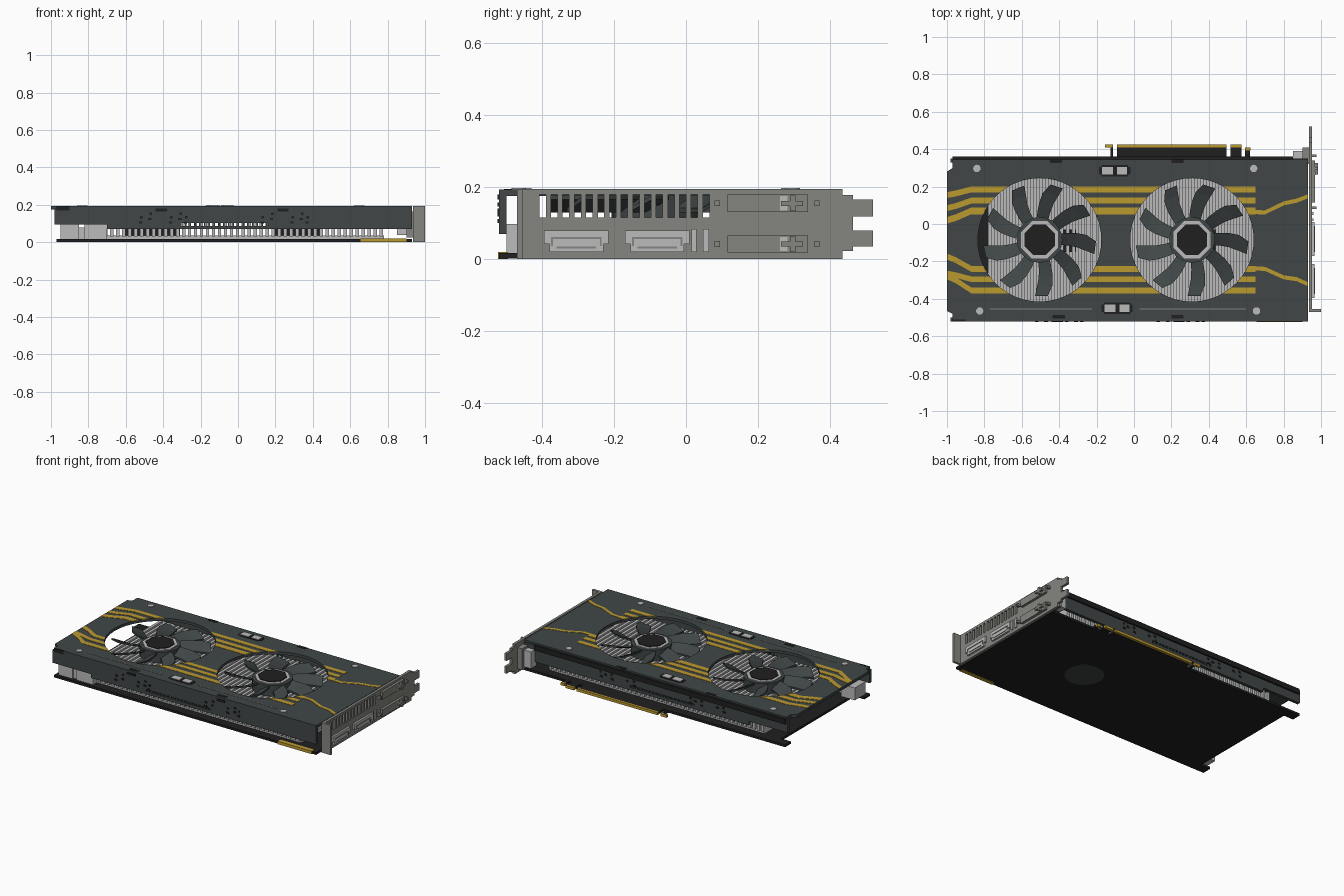
import bpy, bmesh
from math import cos, sin, radians, hypot

if "Cube" in bpy.data.objects:
    bpy.data.objects.remove(bpy.data.objects["Cube"])


def material(name, r, g, b):
    m = bpy.data.materials.new(name)
    m.use_nodes = True
    m.diffuse_color = (r, g, b, 1)
    m.node_tree.nodes["Principled BSDF"].inputs["Base Color"].default_value = (r, g, b, 1)
    return m


SLATE = material("dark slate", .052, .062, .062)
BLACK = material("board black", .014, .014, .014)
SILVER = material("silver", .5, .5, .5)
STEEL = material("bracket steel", .235, .235, .215)
GOLD = material("gold", .5, .32, .03)


def finish(name, bm, mat):
    bmesh.ops.recalc_face_normals(bm, faces=bm.faces[:])
    me = bpy.data.meshes.new(name)
    bm.to_mesh(me)
    bm.free()
    me.materials.append(mat)
    ob = bpy.data.objects.new(name, me)
    bpy.context.collection.objects.link(ob)
    return ob


def boxes(name, mat, *specs):
    """One object from boxes given as x0, x1, y0, y1, z0, z1."""
    bm = bmesh.new()
    for s in specs:
        vs = bmesh.ops.create_cube(bm, size=1)["verts"]
        for v in vs:
            for i in range(3):
                v.co[i] = s[2 * i] if v.co[i] < 0 else s[2 * i + 1]
    return finish(name, bm, mat)


def prism(name, mat, points, z0, z1):
    bm = bmesh.new()
    f = bm.faces.new([bm.verts.new((x, y, z0)) for x, y in points])
    ext = bmesh.ops.extrude_face_region(bm, geom=[f])["geom"]
    for v in ext:
        if isinstance(v, bmesh.types.BMVert):
            v.co.z = z1
    return finish(name, bm, mat)


def disc(name, mat, x, y, r, z0, z1, n=32, turn=0):
    pts = [(x + r * cos(radians(turn + 360 * i / n)), y + r * sin(radians(turn + 360 * i / n)))
           for i in range(n)]
    return prism(name, mat, pts, z0, z1)


def ribbon(name, path, half, z0, z1):
    """Flat stripe following a path that runs along x."""
    pts = [(x, y - half) for x, y in path] + [(x, y + half) for x, y in reversed(path)]
    return prism(name, GOLD, pts, z0, z1)


FANS = {"left": -.505, "right": .31}
FY, HOLE = -.085, .33
TOP = .193

# Circuit board, edge contacts and rear chip cover
boxes("circuit_board", BLACK, (-.9, .93, -.52, .36, .002, .017),
      (-.97, -.9, -.52, -.46, .002, .017), (-.97, -.9, .3, .36, .002, .017))
disc("chip_backing", SLATE, .31, FY, .118, 0, .02)
boxes("link_contacts", GOLD, (.655, .9, -.523, -.495, .0, .019))
boxes("slot_connector", BLACK, (-.125, -.112, .35, .412, .002, .017), (-.09, .495, .35, .412, .002, .017),
      (.515, .575, .35, .412, .002, .017), (.594, .62, .35, .395, .002, .017))
boxes("slot_contacts", GOLD, (-.155, -.112, .41, .424, .001, .018), (-.09, .495, .41, .424, .001, .018),
      (.515, .575, .41, .424, .001, .018), (.594, .622, .393, .408, .001, .018))

# Heatsink: base plate, cores and a row of fins
boxes("heatsink_base", SILVER, (-.78, .78, -.46, .3, .017, .036))
boxes("heatsink_cores", BLACK, (-.62, -.31, -.15, -.03, .036, .072), (.18, .44, -.15, -.03, .036, .072))
boxes("heatsink_fins", SILVER,
      *[(-.78 + .032 * i, -.762 + .032 * i, -.47, .31, .03, .11) for i in range(49)])
boxes("power_sockets", SILVER, (-.95, -.85, -.5, -.39, .017, .098), (-.82, -.7, -.5, -.43, .017, .098),
      (-.85, -.82, -.49, -.43, .017, .08))

# Shroud: top plate with stepped left corners
shroud = prism("shroud_top", SLATE,
               [(-.97, -.52), (.93, -.52), (.93, .345), (-.97, .345), (-.97, .3), (-1, .28),
                (-1, -.465), (-.97, -.48)], .175, TOP)

# Gold stripes, bending at the left end and trailing to the bracket
stripes = []
rows = [(.185, .155, .016), (.125, .085, .016), (.07, .02, .018),
        (-.24, -.175, .016), (-.295, -.265, .015), (-.355, -.28, .016)]
for i, (y, y_end, half) in enumerate(rows):
    path = [(-.998, y_end), (-.95, y_end + (y - y_end) * .3), (-.87, y), (.65, y)]
    stripes.append(ribbon(f"gold_stripe_{i + 1}", path, half, TOP - .004, TOP + .002))
stripes.append(ribbon("gold_trail_back", [(.6, .065), (.7, .062), (.8, .11), (.87, .125), (.93, .148)],
                      .011, TOP - .003, TOP + .002))
stripes.append(ribbon("gold_trail_front", [(.6, -.235), (.7, -.24), (.8, -.285), (.87, -.295), (.93, -.322)],
                      .011, TOP - .003, TOP + .002))

# Cut the fan openings through the plate and stripes
cutters = [disc(f"{n}_opening_cutter", SLATE, x, FY, HOLE, .1, .3, 48) for n, x in FANS.items()]
for ob in [shroud] + stripes:
    for c in cutters:
        mod = ob.modifiers.new("opening", "BOOLEAN")
        mod.operation, mod.solver, mod.object = "DIFFERENCE", "EXACT", c
    bpy.context.view_layer.update()
    cut = bpy.data.meshes.new_from_object(ob.evaluated_get(bpy.context.evaluated_depsgraph_get()))
    ob.modifiers.clear()
    ob.data = cut
for c in cutters:
    bpy.data.objects.remove(c)

# Shroud side walls with a perforated row in the middle
for side, y0, y1 in (("front", -.52, -.5), ("back", .33, .35)):
    holes = [(-.31 + .0256 * i, -.302 + .0256 * i, y0, y1, .088, .102) for i in range(19)]
    boxes(f"shroud_{side}_wall", SLATE, (-.98, -.7, y0, y1, .095, .18), (-.7, -.31, y0, y1, .07, .18),
          (-.31, .16, y0, y1, .07, .088), (-.31, .16, y0, y1, .102, .18),
          (.16, .93, y0, y1, .07, .18), *holes)
    # Clips and vent marks on the wall
    yo = y0 - .004 if side == "front" else y1
    marks = []
    for cx in (-.41, .24):
        for k, dx in enumerate((-.12, -.07, .04, .09, .12)):
            z = .1 + .018 * (k % 2)
            marks += [(cx + dx, cx + dx + .018, yo, yo + .004, z, z + .012),
                      (cx + dx + .006, cx + dx + .02, yo, yo + .004, z + .028, z + .04)]
        marks.append((cx - .03, cx + .03, yo, yo + .004, .165, .18))
    boxes(f"{side}_wall_marks", BLACK, *marks)
boxes("back_rail", BLACK, (-.97, .85, .345, .36, .15, .183))
boxes("edge_clips", BLACK, *[(x, x + .065, y, y + .02, .18, TOP + .002)
                             for x, y in ((-.45, .325), (.2, .325), (-.435, -.506), (.2, -.506))],
      (-.97, -.9, -.521, -.51, .17, TOP + .001))

# Screws, trim lines and badge recesses on the plate
for i, (x, y) in enumerate([(-.84, .297), (.64, .297), (-.825, -.465), (.655, -.465)]):
    disc(f"shroud_screw_{i + 1}", SILVER, x, y, .02, TOP - .005, TOP + .004, 12)
boxes("trim_lines", STEEL, (-.77, -.225, -.458, -.452, TOP - .003, TOP + .002),
      (.03, .6, -.458, -.452, TOP - .003, TOP + .002))
for side, x, y in (("back", -.103, .285), ("front", -.09, -.45)):
    boxes(f"{side}_recess", BLACK, (x - .07, x + .07, y - .03, y + .03, TOP - .004, TOP + .002),
          (x - .083, x + .083, y - .02, y + .02, TOP - .004, TOP + .002))
    boxes(f"{side}_recess_plates", SILVER, (x - .068, x - .008, y - .02, y + .02, TOP, TOP + .005),
          (x + .012, x + .065, y - .02, y + .02, TOP, TOP + .005))


# Fans: nine pitched, swept blades around a ringed hub
def fan(name, cx):
    bm = bmesh.new()
    for b in range(9):
        prev = None
        for k in range(5):
            r = .1 + .05 * k
            half = .03 + .004 * k - (.012 if k == 4 else 0)
            sweep = radians(40 * b + 2 - 10 * (k / 4) ** 2)
            ring = []
            for t, z in ((-half, .13), (half, .166), (half, .178), (-half, .142)):
                ring.append(bm.verts.new((cx + r * cos(sweep) - t * sin(sweep),
                                          FY + r * sin(sweep) + t * cos(sweep), z)))
            if prev:
                for i in range(4):
                    j = (i + 1) % 4
                    bm.faces.new((prev[i], prev[j], ring[j], ring[i]))
            else:
                bm.faces.new(ring)
            prev = ring
        bm.faces.new(prev[::-1])
    finish(f"{name}_fan_blades", bm, SLATE)
    disc(f"{name}_fan_hub", SLATE, cx, FY, .122, .11, .18, 24)
    disc(f"{name}_fan_ring", SILVER, cx, FY, .108, .17, .186, 8, 22.5)
    disc(f"{name}_fan_cap", BLACK, cx, FY, .088, .18, .19, 8, 22.5)


for n, x in FANS.items():
    fan(n, x)

# Mounting bracket: plate with a row of vent slots, flange and end tabs
X0, X1 = .935, .952
slots = [-.408 + .0325 * i for i in range(15)]
edges = [-.47] + [e for s in slots for e in (s, s + .018)] + [.435]
slats = [(X0, X1, edges[i], edges[i + 1], .115, .18) for i in range(0, len(edges), 2)]
boxes("bracket", STEEL, (X0, X1, -.47, .435, 0, .115), (X0, X1, -.47, .435, .18, .195), *slats,
      (X0, 1, -.47, -.455, 0, .195), (X0, X1, .435, .465, .022, .178),
      (X0, X1, .465, .52, .035, .08), (X0, X1, .465, .52, .118, .165))
boxes("bracket_mount", SILVER, (.85, .935, .335, .39, .04, .15))
boxes("bracket_mount_frame", STEEL, (.9, .935, .32, .41, .025, .165))

# Display ports
for i, y in enumerate((-.305, -.08)):
    boxes(f"video_port_{i + 1}", SILVER, (X0, .964, y - .09, y + .09, .042, .08),
          (X0, .964, y - .075, y + .075, .02, .042))
    boxes(f"video_port_{i + 1}_rim", STEEL, (.96, .967, y - .07, y + .07, .056, .061),
          (.96, .967, y - .07, y - .065, .036, .056), (.96, .967, y + .065, y + .07, .036, .056),
          (.96, .967, y - .055, y + .055, .03, .035))
boxes("slim_ports", SILVER, (X0, .96, .015, .029, .02, .083), (X0, .96, .048, .064, .02, .083))

# Latch blocks with cross-shaped keys
for i, z in enumerate((.042, .155)):
    boxes(f"latch_{i + 1}", STEEL, (X1 - .005, .968, .115, .34, z - .024, z + .024),
          (.95, .985, .29, .305, z - .022, z + .022), (.95, .985, .265, .325, z - .007, z + .007),
          (.95, .975, .08, .094, z - .008, z + .008), (.95, .975, .357, .371, z - .008, z + .008))
    boxes(f"latch_{i + 1}_insert", SILVER, (.96, .97, .262, .282, z - .02, z + .02))
